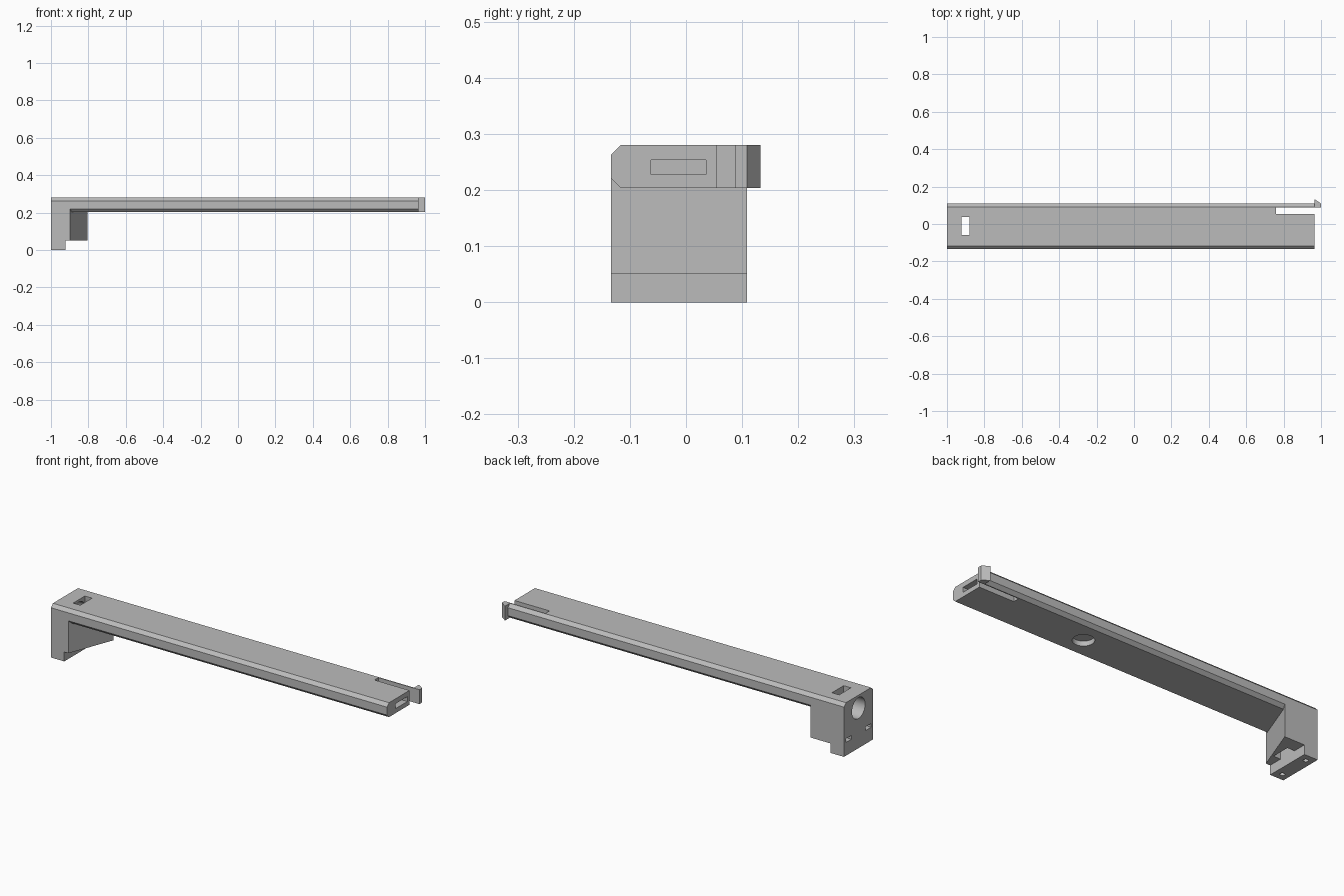
import bpy, bmesh, math
from mathutils import Matrix, Vector

if "Cube" in bpy.data.objects:
    bpy.data.objects.remove(bpy.data.objects["Cube"])

grey = bpy.data.materials.new("plain grey")
grey.diffuse_color = (0.5, 0.5, 0.5, 1)
grey.use_nodes = True
grey.node_tree.nodes["Principled BSDF"].inputs["Base Color"].default_value = grey.diffuse_color

FRONT, BACK, LOW, TOP = -0.134, 0.109, 0.204, 0.28
MID = (FRONT + BACK) / 2


def finish(name, bm):
    bmesh.ops.recalc_face_normals(bm, faces=bm.faces)
    me = bpy.data.meshes.new(name)
    bm.to_mesh(me)
    bm.free()
    ob = bpy.data.objects.new(name, me)
    bpy.context.collection.objects.link(ob)
    me.materials.append(grey)
    return ob


def prism(name, pts, sweep):
    """Extrude a flat outline along a vector."""
    bm = bmesh.new()
    face = bm.faces.new([bm.verts.new(p) for p in pts])
    res = bmesh.ops.extrude_face_region(bm, geom=[face])
    moved = [v for v in res["geom"] if isinstance(v, bmesh.types.BMVert)]
    bmesh.ops.translate(bm, verts=moved, vec=Vector(sweep))
    return finish(name, bm)


def box(name, x0, x1, y0, y1, z0, z1):
    return prism(name, [(x0, y0, z0), (x1, y0, z0), (x1, y1, z0), (x0, y1, z0)], (0, 0, z1 - z0))


def cylinder(name, centre, radius, depth, axis="Z", sides=48):
    bm = bmesh.new()
    rot = Matrix.Rotation(math.pi / 2, 4, "Y") if axis == "X" else Matrix()
    bmesh.ops.create_cone(bm, cap_ends=True, segments=sides, radius1=radius, radius2=radius,
                          depth=depth, matrix=Matrix.Translation(centre) @ rot)
    return finish(name, bm)


def combine(target, other, op):
    mod = target.modifiers.new(op.lower(), "BOOLEAN")
    mod.operation, mod.solver, mod.object = op, "EXACT", other
    bpy.context.view_layer.objects.active = target
    bpy.ops.object.modifier_apply(modifier=mod.name)
    bpy.data.objects.remove(other)


# Long beam with four chamfered edges
c = 0.017
section = [(FRONT, LOW + c), (FRONT + c, LOW), (BACK - c, LOW), (BACK, LOW + c),
           (BACK, TOP - c), (BACK - c, TOP), (FRONT + c, TOP), (FRONT, TOP - c)]
bracket = prism("bracket_arm", [(-1, y, z) for y, z in section], (1.965, 0, 0))

# Leg with slanted inner face, and the narrower foot below it
plan = [(-1, FRONT), (-0.897, FRONT), (-0.805, BACK), (-1, BACK)]
combine(bracket, prism("leg", [(x, y, 0.05) for x, y in plan], (0, 0, 0.19)), "UNION")
combine(bracket, box("foot", -1, -0.922, FRONT, BACK, 0, 0.1), "UNION")

# Slot that frees the springy clip arm
combine(bracket, box("clip_slot", 0.76, 1.1, 0.054, 0.087, 0.1, 0.4), "DIFFERENCE")
# Hook at the end of the clip arm
hook = [(0.96, 0.087), (1.0, 0.087), (1.0, BACK), (0.968, 0.133), (0.968, BACK), (0.96, BACK)]
hook = [(0.965, 0.087), (1.0, 0.087), (1.0, BACK), (0.965, 0.133)]
combine(bracket, prism("hook", [(x, y, LOW) for x, y in hook], (0, 0, TOP - LOW)), "UNION")

# Openings: vertical passage, end pocket, round recess below, round port in the end
combine(bracket, box("passage", -0.922, -0.88, -0.06, 0.038, -0.1, 0.4), "DIFFERENCE")
combine(bracket, box("end_pocket", 0.88, 1.1, -0.062, 0.036, 0.228, 0.254), "DIFFERENCE")
combine(bracket, cylinder("recess", (0.29, MID, 0.2), 0.052, 0.06), "DIFFERENCE")
combine(bracket, cylinder("port", (-1, MID, 0.212), 0.055, 0.18, "X"), "DIFFERENCE")

# Screw holes up into the foot, each meeting a nut slot
for y in (MID - 0.083, MID + 0.083):
    combine(bracket, cylinder("screw_hole", (-0.962, y, 0.03), 0.012, 0.1, sides=24), "DIFFERENCE")
    combine(bracket, box("nut_slot", -1.1, -0.94, y - 0.023, y + 0.023, 0.07, 0.09), "DIFFERENCE")

# Crisp edges, smooth hole walls
bpy.ops.object.select_all(action="DESELECT")
bracket.select_set(True)
bpy.context.view_layer.objects.active = bracket
bpy.ops.object.shade_smooth_by_angle(angle=math.radians(30))
